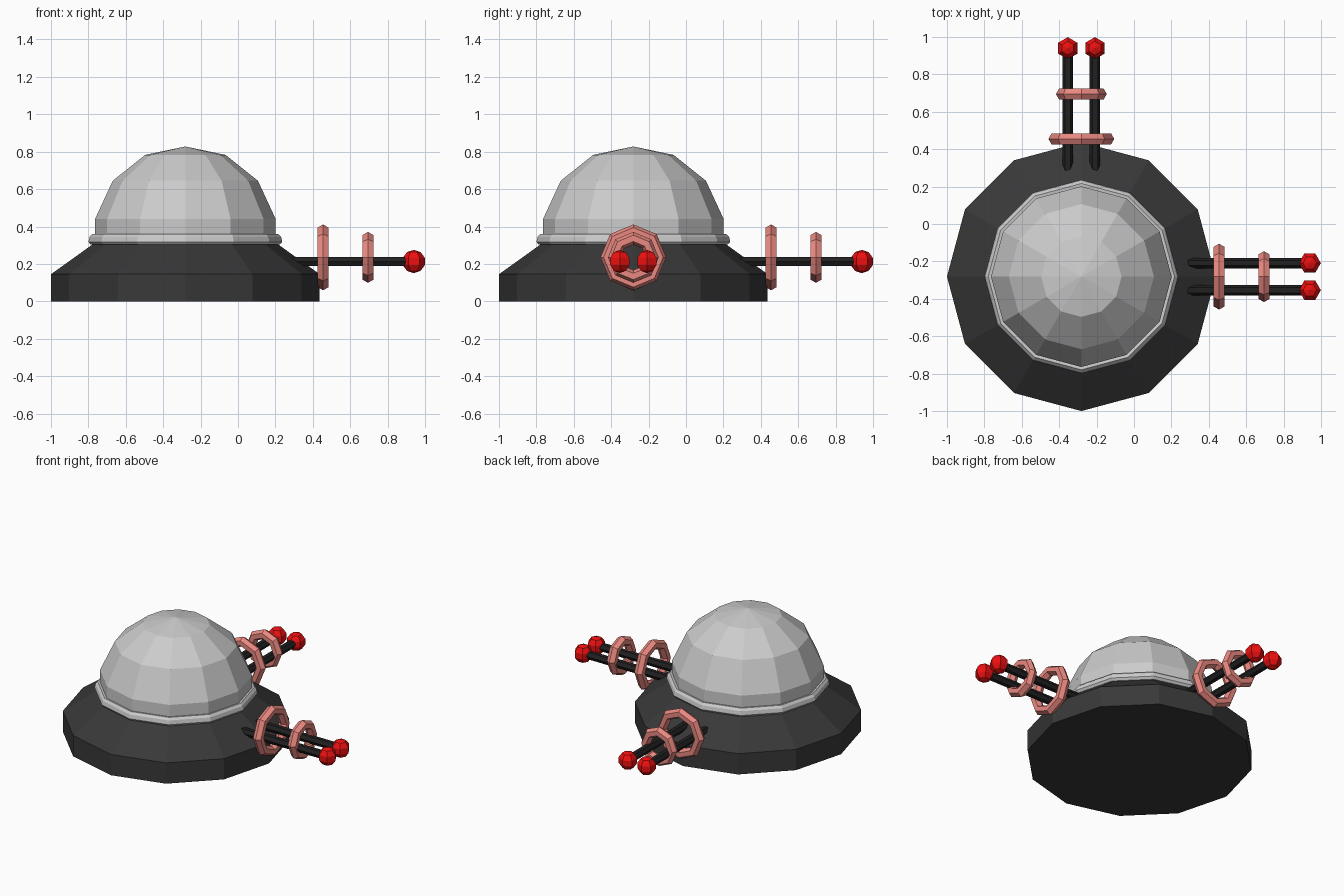
import bpy, bmesh
from math import cos, sin, pi, radians
from mathutils import Matrix, Vector

if "Cube" in bpy.data.objects:
    bpy.data.objects.remove(bpy.data.objects["Cube"])

C = -0.2815  # hull axis in x and y


def material(name, r, g, b):
    m = bpy.data.materials.new(name)
    m.diffuse_color = (r, g, b, 1)
    m.use_nodes = True
    m.node_tree.nodes["Principled BSDF"].inputs["Base Color"].default_value = m.diffuse_color
    return m


DARK = material("dark_hull", 0.04, 0.04, 0.04)
BLACK = material("black_rod", 0.015, 0.015, 0.015)
PINK = material("pink", 0.83, 0.25, 0.22)
RED = material("red", 0.85, 0.005, 0.005)


def lathe(name, profile, sides, matrix, mat=None, loop=False):
    """Spin (radius, height) points around local z; radius 0 makes a pole."""
    bm = bmesh.new()
    rows = []
    for r, z in profile:
        n = 1 if r == 0 else sides
        rows.append([bm.verts.new((r * cos(2 * pi * i / sides),
                                   r * sin(2 * pi * i / sides), z)) for i in range(n)])
    pairs = list(zip(rows, rows[1:]))
    if loop:
        pairs.append((rows[-1], rows[0]))
    for a, b in pairs:
        for i in range(sides):
            j = (i + 1) % sides
            quad = [a[i % len(a)], a[j % len(a)], b[j % len(b)], b[i % len(b)]]
            bm.faces.new(list(dict.fromkeys(quad)))
    # Flat caps on open ends
    if not loop:
        for row in (rows[0], rows[-1]):
            if len(row) > 1:
                bm.faces.new(row)
    bmesh.ops.recalc_face_normals(bm, faces=bm.faces)
    bm.transform(matrix)
    me = bpy.data.meshes.new(name)
    bm.to_mesh(me)
    bm.free()
    if mat:
        me.materials.append(mat)
    ob = bpy.data.objects.new(name, me)
    bpy.context.collection.objects.link(ob)
    return ob


hull = Matrix.Translation((C, C, 0))

# Skirted base, collar and dome
lathe("base", [(0.7185, 0), (0.7185, 0.145), (0.495, 0.305)], 12, hull, DARK)
lathe("collar", [(0.46, 0.3), (0.505, 0.303), (0.518, 0.318), (0.512, 0.345),
                 (0.498, 0.36), (0.46, 0.355)], 12, hull, loop=True)
lathe("dome", [(0.483, 0.3), (0.483, 0.44), (0.388, 0.645), (0.215, 0.783), (0, 0.828)],
      12, hull)

# Local z becomes the outward x direction
along_x = Matrix(((0, 0, 1, 0), (1, 0, 0, 0), (0, 1, 0, 0), (0, 0, 0, 1)))
ball = [(0, -0.062)] + [(0.062 * cos(radians(a)), 0.062 * sin(radians(a)))
                        for a in (-54, -18, 18, 54)] + [(0, 0.062)]

# Two emitter groups, facing +x and +y
for side, angle in (("right", 0), ("back", pi / 2)):
    turn = hull @ Matrix.Rotation(angle, 4, 'Z')

    # Twin rods with ball tips
    for k, y in enumerate((-0.0725, 0.0725), 1):
        lathe(f"{side}_rod_{k}", [(0.028, 0.45), (0.028, 0.94 - C)], 6,
              turn @ Matrix.Translation((0, y, 0.213)) @ along_x, BLACK)
        lathe(f"{side}_ball_{k}", ball, 6,
              turn @ Matrix.Translation((0.94 - C, y, 0.213)), RED)

    # Large and small rings around the rods
    for size, x, outer in (("large", 0.455, 0.176), ("small", 0.695, 0.136)):
        r = 0.034
        tube = [(outer - r + r * cos(i * pi / 3), r * sin(i * pi / 3)) for i in range(6)]
        lathe(f"{side}_{size}_ring", tube, 8,
              turn @ Matrix.Translation((x - C, 0, 0.235)) @ along_x, PINK, loop=True)
